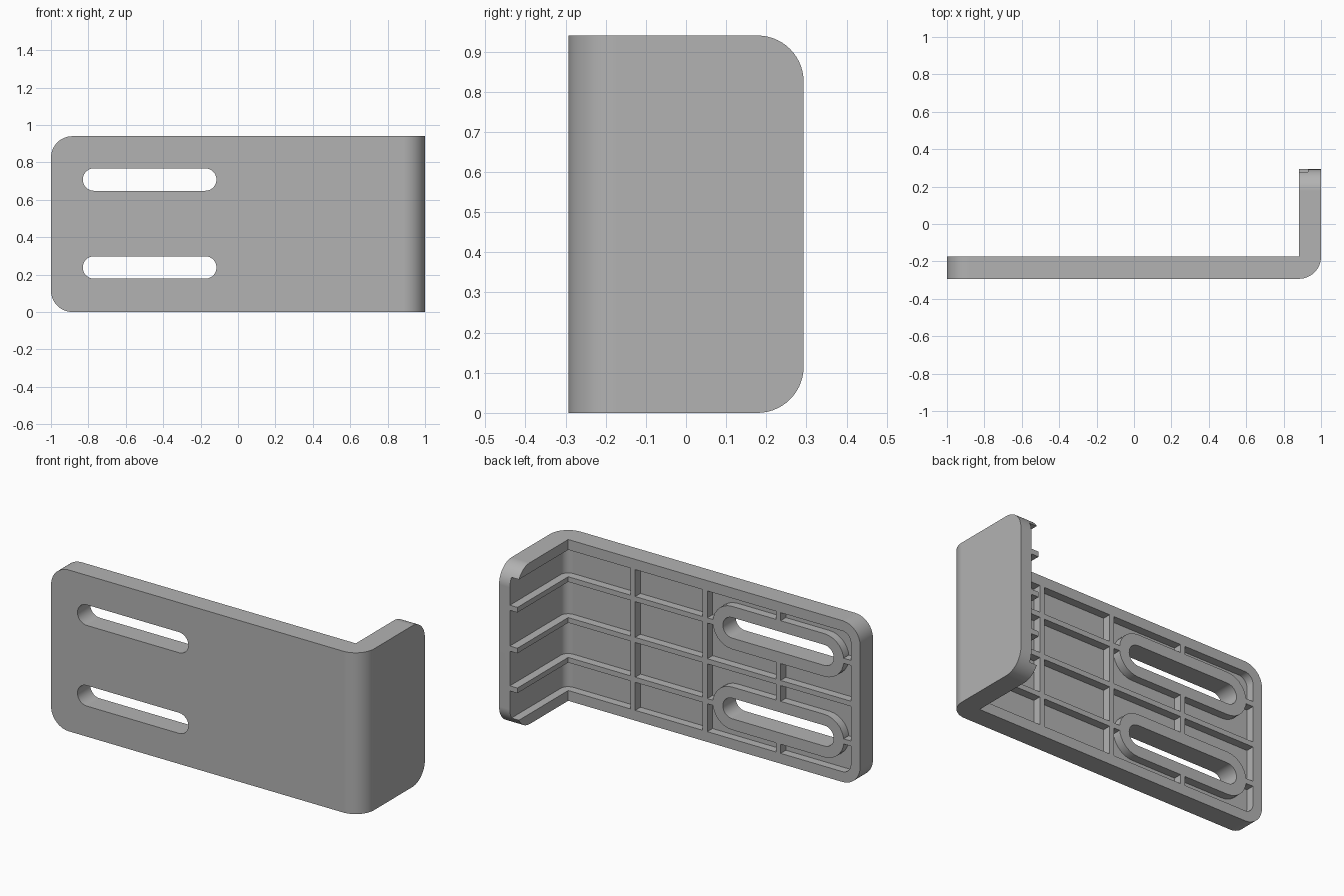
import bpy, bmesh, math

if "Cube" in bpy.data.objects:
    bpy.data.objects.remove(bpy.data.objects["Cube"])

H = 0.94            # height
T = 0.118           # overall wall depth (skin + ribs)
SKIN = 0.07         # outer skin
RIM = 0.06          # rim width
RIB = 0.03          # rib width
YF, YB = -0.293, 0.293
XI, YI = 1 - T, YF + T          # inner corner of the L
SLOT_Z = (0.238, 0.708)

grey = bpy.data.materials.new("grey plastic")
grey.diffuse_color = (0.45, 0.45, 0.45, 1)
grey.use_nodes = True
grey.node_tree.nodes["Principled BSDF"].inputs["Base Color"].default_value = grey.diffuse_color


def arc(cx, cy, r, a0, a1, n=14):
    return [(cx + r * math.cos(math.radians(a0 + (a1 - a0) * i / n)),
             cy + r * math.sin(math.radians(a0 + (a1 - a0) * i / n))) for i in range(n + 1)]


def prism(name, pts, lo, hi, axis="z", bevel=None, radius=0):
    """Extrude a profile along z (points xy) or y (points xz); optionally round chosen edges."""
    def place(p, h):
        return (p[0], p[1], h) if axis == "z" else (p[0], h, p[1])
    bm = bmesh.new()
    a = [bm.verts.new(place(p, lo)) for p in pts]
    b = [bm.verts.new(place(p, hi)) for p in pts]
    n = len(pts)
    bm.faces.new(a)
    bm.faces.new(b[::-1])
    for i in range(n):
        j = (i + 1) % n
        bm.faces.new((a[j], a[i], b[i], b[j]))
    if bevel:
        edges = [e for e in bm.edges if bevel(e.verts[0].co, e.verts[1].co)]
        bmesh.ops.bevel(bm, geom=edges, offset=radius, offset_type='OFFSET',
                        segments=14, profile=0.5, affect='EDGES')
    bmesh.ops.recalc_face_normals(bm, faces=bm.faces)
    me = bpy.data.meshes.new(name)
    bm.to_mesh(me)
    bm.free()
    me.materials.append(grey)
    ob = bpy.data.objects.new(name, me)
    bpy.context.collection.objects.link(ob)
    return ob


def box(name, x0, x1, y0, y1, z0, z1):
    return prism(name, [(x0, y0), (x1, y0), (x1, y1), (x0, y1)], z0, z1)


def stadium(name, z, r, y0, y1):
    pts = arc(-0.77, z, r, 90, 270) + arc(-0.175, z, r, -90, 90)
    return prism(name, pts, y0, y1, "y")


def subtract(ob, cutter):
    mod = ob.modifiers.new("cut", 'BOOLEAN')
    mod.operation, mod.solver, mod.object = 'DIFFERENCE', 'EXACT', cutter
    bpy.context.view_layer.objects.active = ob
    bpy.ops.object.modifier_apply(modifier=mod.name)
    bpy.data.objects.remove(cutter)


def end_edge(x, y):
    """Rule: level edges lying on the end of the plate (x) or of the leg (y)."""
    def test(a, b):
        if abs(a.z - b.z) > 1e-4:
            return False
        return any(abs(p - v) < 1e-4 and abs(q - v) < 1e-4
                   for p, q, v in ((a.x, b.x, x), (a.y, b.y, y)))
    return test


# Solid L-shaped bracket with a rounded bend and rounded free corners
outline = [(-1, YF)] + arc(XI, YI, T, -90, 0) + [(1, YB), (XI, YB), (XI, YI), (-1, YI)]
bracket = prism("bracket", outline, 0, H, bevel=end_edge(-1, YB), radius=0.115)

# Hollow behind the skin, open at the leg end
d = T - SKIN
hollow = [(-1 + RIM, YF + SKIN)] + arc(XI, YI, d, -90, 0) + [
    (1 - SKIN, 0.4), (0.8, 0.4), (0.8, -0.1), (-1 + RIM, -0.1)]
pocket = prism("pocket_cutter", hollow, RIM, H - RIM, bevel=end_edge(-1 + RIM, 9), radius=0.055)

# Ribs and slot bosses are what the hollow leaves standing
for z in (SLOT_Z[0], H / 2, SLOT_Z[1]):
    subtract(pocket, box("long_rib", -1.2, 1.2, -0.5, 0.6, z - RIB / 2, z + RIB / 2))
for x in (-0.4725, 0, 0.465):
    subtract(pocket, box("cross_rib", x - RIB / 2, x + RIB / 2, -0.5, 0, -0.1, 1.1))
for z in SLOT_Z:
    subtract(pocket, stadium("slot_boss", z, 0.125, -0.5, 0))
subtract(bracket, pocket)

# Through slots
for z in SLOT_Z:
    subtract(bracket, stadium("slot_cutter", z, 0.06, -0.5, 0))

# Smooth rounds, crisp edges
bpy.ops.object.select_all(action='DESELECT')
bracket.select_set(True)
bpy.context.view_layer.objects.active = bracket
bpy.ops.object.shade_smooth_by_angle(angle=math.radians(30))
wn = bracket.modifiers.new("even_shading", 'WEIGHTED_NORMAL')
wn.keep_sharp = True
